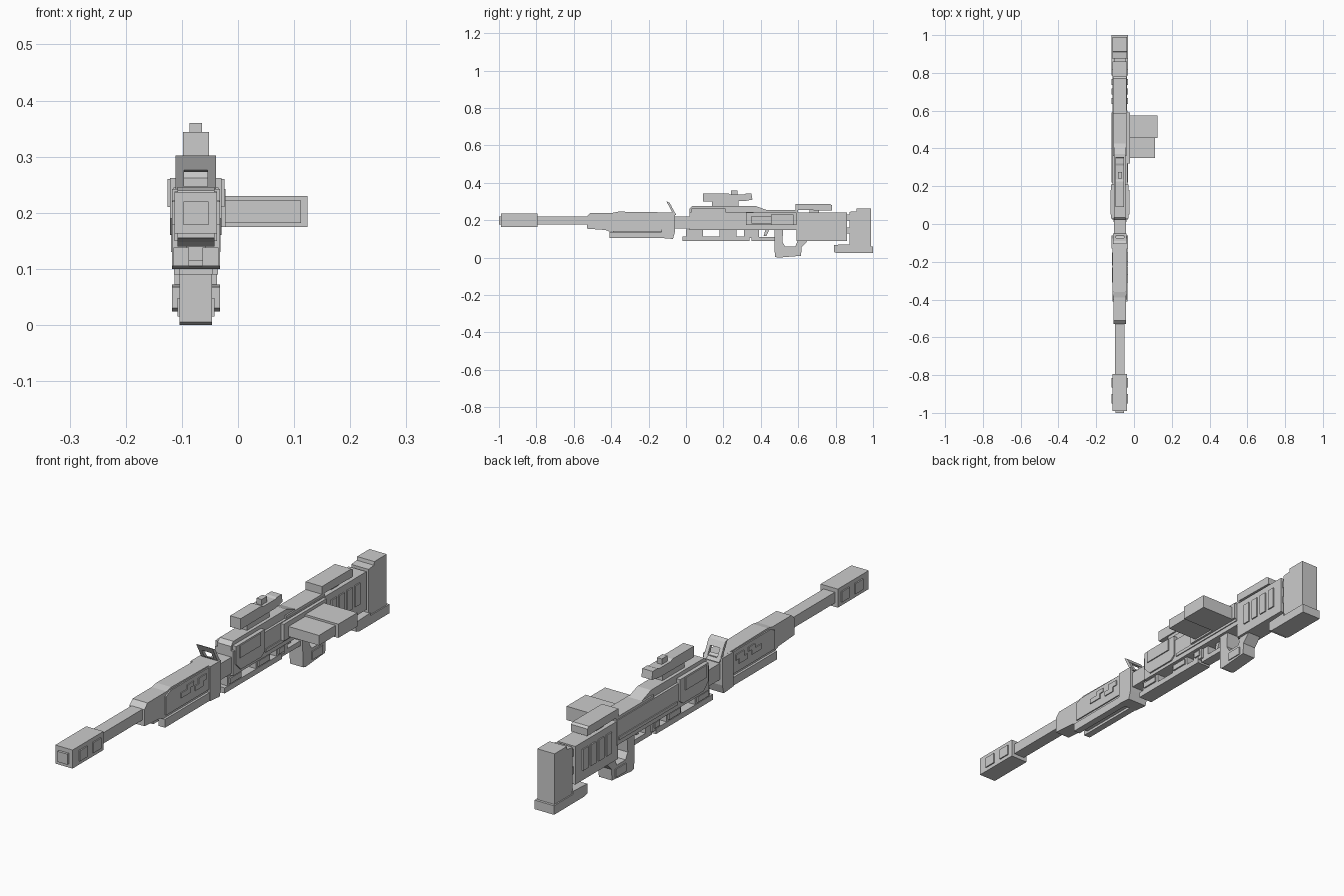
import bpy, bmesh
from mathutils import Vector

CX = -0.075  # centre plane of the long body


def profile(name, pts, hw, cx=CX):
    """Extrude a (y, z) outline symmetrically along x."""
    bm = bmesh.new()
    face = bm.faces.new([bm.verts.new((cx - hw, y, z)) for y, z in pts])
    ext = bmesh.ops.extrude_face_region(bm, geom=[face])
    vs = [g for g in ext["geom"] if isinstance(g, bmesh.types.BMVert)]
    bmesh.ops.translate(bm, verts=vs, vec=Vector((2 * hw, 0, 0)))
    bmesh.ops.recalc_face_normals(bm, faces=bm.faces)
    me = bpy.data.meshes.new(name)
    bm.to_mesh(me)
    bm.free()
    ob = bpy.data.objects.new(name, me)
    bpy.context.collection.objects.link(ob)
    return ob


def box(name, y0, y1, z0, z1, hw, cx=CX):
    return profile(name, [(y0, z0), (y1, z0), (y1, z1), (y0, z1)], hw, cx)


def sides(name, pts, inner, outer):
    """Matching raised plates on both flanks."""
    for s, tag in ((-1, "left"), (1, "right")):
        profile(f"{name}_{tag}", pts, (outer - inner) / 2, CX + s * (inner + outer) / 2)


def rect(y0, y1, z0, z1):
    return [(y0, z0), (y1, z0), (y1, z1), (y0, z1)]


# Muzzle brake with framed side ports
box("muzzle_brake", -0.99, -0.795, 0.163, 0.237, 0.038)
box("muzzle_tip", -1.0, -0.98, 0.178, 0.220, 0.022)
for i, y in enumerate((-0.95, -0.865)):
    sides(f"muzzle_port_{i}", rect(y, y + 0.05, 0.178, 0.220), 0.035, 0.043)
box("barrel", -0.81, -0.50, 0.178, 0.221, 0.025)

# Handguard
profile("handguard", [(-0.53, 0.155), (-0.53, 0.22), (-0.51, 0.24), (-0.39, 0.24), (-0.36, 0.246),
                      (-0.10, 0.242), (-0.06, 0.235), (-0.06, 0.14), (-0.41, 0.14), (-0.43, 0.148)], 0.033)
sides("handguard_plate", [(-0.40, 0.15), (-0.40, 0.225), (-0.37, 0.238), (-0.11, 0.238), (-0.11, 0.15)],
      0.030, 0.038)
for i, r in enumerate(((-0.31, -0.25, 0.185, 0.205), (-0.27, -0.23, 0.205, 0.222),
                       (-0.22, -0.17, 0.18, 0.20), (-0.20, -0.15, 0.20, 0.222))):
    sides(f"handguard_detail_{i}", rect(*r), 0.036, 0.042)
sides("underbar", rect(-0.41, -0.12, 0.105, 0.138), 0.012, 0.040)
box("underbar_core", -0.39, -0.12, 0.115, 0.145, 0.018)
profile("handguard_collar", [(-0.13, 0.105), (-0.07, 0.10), (-0.06, 0.135), (-0.06, 0.242), (-0.13, 0.242)], 0.043)

# Tilted folding sight frame
def slant(z):
    return -0.07 - (z - 0.235) * 0.52


def sight_bar(name, z0, z1, hw, cx=CX):
    profile(name, [(slant(z0), z0), (slant(z0) + 0.016, z0 - 0.003),
                   (slant(z1) + 0.016, z1 - 0.008), (slant(z1), z1)], hw, cx)


sight_bar("sight_top", 0.276, 0.302, 0.036)
sight_bar("sight_base", 0.230, 0.247, 0.036)
for s, tag in ((-1, "left"), (1, "right")):
    sight_bar(f"sight_post_{tag}", 0.230, 0.302, 0.0075, CX + s * 0.0285)

# Receiver
box("receiver_link", -0.07, 0.03, 0.155, 0.22, 0.032)
box("receiver_body", 0.02, 0.60, 0.147, 0.245, 0.040)
profile("receiver_ridge", [(0.02, 0.24), (0.02, 0.262), (0.035, 0.277), (0.37, 0.277),
                           (0.43, 0.255), (0.43, 0.24)], 0.030)
box("receiver_rear_top", 0.36, 0.60, 0.235, 0.256, 0.036)
sides("receiver_plate", [(0.03, 0.19), (0.03, 0.262), (0.21, 0.262), (0.21, 0.175), (0.19, 0.16), (0.06, 0.16)],
      0.028, 0.046)
sides("receiver_cover", [(0.05, 0.21), (0.05, 0.26), (0.18, 0.26), (0.18, 0.21)], 0.044, 0.0505)
sides("receiver_strip", rect(0.22, 0.59, 0.165, 0.178), 0.038, 0.044)

# Lower rail, spacers and trigger
box("lower_rail", -0.02, 0.34, 0.090, 0.112, 0.030)
for i, (a, b) in enumerate(((0.0, 0.09), (0.18, 0.27), (0.31, 0.36))):
    box(f"rail_spacer_{i}", a, b, 0.105, 0.15, 0.028)
    sides(f"rail_lug_{i}", rect(a + 0.01, b - 0.01, 0.118, 0.140), 0.026, 0.034)
box("trigger_guard_bar", 0.35, 0.48, 0.090, 0.110, 0.020)
box("trigger_guard_front", 0.355, 0.39, 0.10, 0.15, 0.020)
profile("trigger", [(0.425, 0.15), (0.445, 0.15), (0.43, 0.115), (0.415, 0.115)], 0.007)

# Open pistol grip
profile("pistol_grip", [(0.472, 0.15), (0.475, 0.005), (0.49, 0.0), (0.615, 0.01), (0.618, 0.055), (0.65, 0.09),
                        (0.65, 0.1), (0.60, 0.1), (0.585, 0.06), (0.53, 0.06), (0.515, 0.085), (0.52, 0.15)], 0.029)
sides("grip_pad", rect(0.53, 0.595, 0.015, 0.048), 0.026, 0.033)

# Stock with raised ribs, cheek rest and butt
box("stock_body", 0.59, 0.86, 0.09, 0.242, 0.039)
for i in range(4):
    y = 0.635 + i * 0.05
    sides(f"stock_rib_{i}", rect(y, y + 0.032, 0.13, 0.215), 0.036, 0.044)
profile("cheek_rest", [(0.585, 0.255), (0.585, 0.287), (0.77, 0.287), (0.78, 0.28), (0.78, 0.252)], 0.036)
box("cheek_mount", 0.66, 0.71, 0.23, 0.26, 0.024)
box("stock_link_upper", 0.85, 0.89, 0.20, 0.23, 0.030)
box("stock_link_lower", 0.85, 0.89, 0.13, 0.16, 0.030)
profile("butt", [(0.875, 0.04), (0.875, 0.245), (0.91, 0.248), (0.912, 0.262), (0.99, 0.262), (0.99, 0.04)], 0.038)
profile("butt_foot", [(0.79, 0.03), (0.79, 0.068), (0.88, 0.072), (0.88, 0.06), (1.0, 0.06), (1.0, 0.024), (0.81, 0.024)], 0.043)

# Scope
profile("scope", [(0.09, 0.30), (0.09, 0.344), (0.225, 0.344), (0.235, 0.338), (0.31, 0.338), (0.32, 0.342),
                  (0.35, 0.342), (0.355, 0.31), (0.31, 0.302)], 0.023)
box("scope_mount", 0.14, 0.28, 0.27, 0.305, 0.017)
box("scope_knob", 0.24, 0.275, 0.33, 0.36, 0.011)

# Side-mounted magazine on the right flank
box("magazine_well", 0.32, 0.59, 0.175, 0.242, 0.012, -0.034)
box("magazine_front", 0.35, 0.46, 0.182, 0.222, 0.075, 0.037)
box("magazine_rear", 0.455, 0.575, 0.175, 0.230, 0.080, 0.044)
